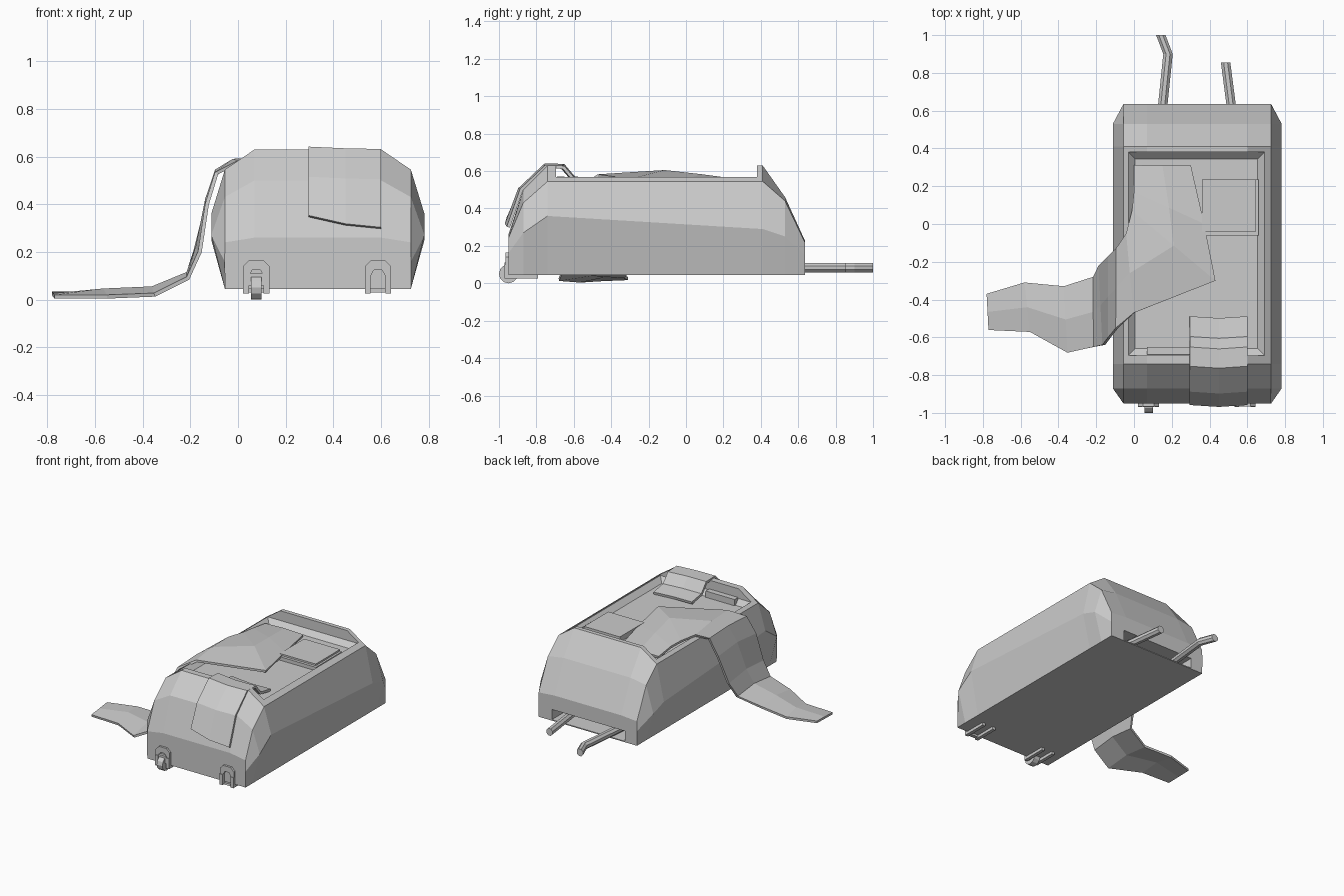
import bpy, bmesh, math
from mathutils import Vector

if "Cube" in bpy.data.objects:
    bpy.data.objects.remove(bpy.data.objects["Cube"], do_unlink=True)

grey = bpy.data.materials.new("plain grey")
grey.use_nodes = True
grey.diffuse_color = (0.6, 0.6, 0.6, 1)
grey.node_tree.nodes["Principled BSDF"].inputs["Base Color"].default_value = grey.diffuse_color

MIDDLE = 0.335  # lengthwise centre line of the case


def make_object(name, bm):
    bmesh.ops.recalc_face_normals(bm, faces=bm.faces)
    mesh = bpy.data.meshes.new(name)
    bm.to_mesh(mesh)
    bm.free()
    mesh.materials.append(grey)
    obj = bpy.data.objects.new(name, mesh)
    bpy.context.collection.objects.link(obj)
    return obj


def loft(name, rings, closed=True):
    """Skin a list of point rows; closed rows also get end caps."""
    bm = bmesh.new()
    rows = [[bm.verts.new(point) for point in ring] for ring in rings]
    count = len(rows[0])
    for first, second in zip(rows, rows[1:]):
        for i in range(count if closed else count - 1):
            j = (i + 1) % count
            bm.faces.new((first[i], first[j], second[j], second[i]))
    if closed:
        bm.faces.new(rows[0])
        bm.faces.new(rows[-1])
    return make_object(name, bm)


def box(name, low, high):
    rings = [[(low[0], low[1], z), (high[0], low[1], z),
              (high[0], high[1], z), (low[0], high[1], z)] for z in (low[2], high[2])]
    return loft(name, rings)


def cut(target, cutter):
    modifier = target.modifiers.new("cut", "BOOLEAN")
    modifier.operation = "DIFFERENCE"
    modifier.solver = "EXACT"
    modifier.object = cutter
    cutter.hide_render = True
    cutter.hide_viewport = True


def thicken(obj, thickness):
    modifier = obj.modifiers.new("thickness", "SOLIDIFY")
    modifier.thickness = thickness
    modifier.offset = 0


def extrude_x(name, outline, x, width):
    return loft(name, [[(x + side * width / 2, y, z) for y, z in outline] for side in (-1, 1)])


# Case body, skinned from front to back through mirrored cross-sections
def section(y, bulge, bulge_z, shoulder_z, top_z):
    half = [(0.39, 0.045), (bulge, bulge_z), (0.39, shoulder_z), (0.265, top_z)]
    ring = [(MIDDLE + x, y, z) for x, z in half]
    return ring + [(MIDDLE - x, y, z) for x, z in reversed(half)]


body = loft("case_body", [
    section(-0.95, 0.391, 0.16, 0.24, 0.26),
    section(-0.87, 0.447, 0.27, 0.43, 0.5),
    section(-0.74, 0.447, 0.36, 0.545, 0.63),
    section(0.41, 0.447, 0.29, 0.545, 0.63),
    section(0.53, 0.447, 0.25, 0.44, 0.46),
    section(0.635, 0.391, 0.15, 0.22, 0.23)])


# Sloped cavity that leaves a thin rim and two raised ends
def rectangle(inset, z):
    left, right, front, back = -0.03 + inset, 0.69 - inset, -0.695 + inset, 0.38 - inset
    return [(left, front, z), (right, front, z), (right, back, z), (left, back, z)]


cut(body, loft("cavity_cutter", [rectangle(0.035, 0.525), rectangle(0, 0.56), rectangle(0, 0.8)]))
cut(body, box("handle_slot_cutter", (0.04, 0.5, 0.052), (0.62, 0.7, 0.125)))


# Broken handle rods
def rod(name, path, radius=0.027, sides=8):
    rings = []
    for x, y in path:
        angles = [math.tau * (i + 0.5) / sides for i in range(sides)]
        rings.append([(x + radius * math.cos(a), y, 0.083 + radius * math.sin(a)) for a in angles])
    return loft(name, rings)


rod("right_handle_rod", [(0.14, 0.51), (0.18, 0.9), (0.142, 1.0)])
rod("left_handle_rod", [(0.53, 0.51), (0.485, 0.855)])

# Wheel brackets with an arched plate and two prongs each
for side, x in (("right", 0.077), ("left", 0.587)):
    arch = [(-0.055, 0.03), (-0.055, 0.14), (-0.03, 0.165), (0.03, 0.165), (0.055, 0.14), (0.055, 0.03)]
    hole = [(u * 0.55, z if z < 0.1 else z - 0.04) for u, z in arch]
    plate = loft(side + "_wheel_plate", [[(x + u, y, z) for u, z in line] for line, y in
                 ((arch, -0.94), (arch, -0.965), (hole, -0.965), (hole, -0.94))])
    for end, offset in (("inner", -0.043), ("outer", 0.043)):
        prong = [(-0.79, 0.025), (-0.79, 0.06), (-0.94, 0.1), (-0.97, 0.1), (-0.97, 0.025)]
        extrude_x(side + "_" + end + "_wheel_prong", prong, x + offset, 0.024)

# The only remaining wheel and its fork
disc = [(-0.95 + 0.05 * math.cos(math.tau * i / 12), 0.05 + 0.05 * math.sin(math.tau * i / 12))
        for i in range(12)]
extrude_x("wheel", disc, 0.077, 0.045)
extrude_x("wheel_fork", [(-0.97, 0.06), (-0.97, 0.11), (-0.9, 0.11), (-0.9, 0.06)], 0.077, 0.06)

# Long garment spilling over the right side onto the ground:
# each row is front edge, back edge and the lift of the fold between them
garment_rows = [
    ((-0.77, -0.56, 0.012), (-0.78, -0.37, 0.025), 0),
    ((-0.55, -0.57, 0.012), (-0.58, -0.31, 0.025), 0.02),
    ((-0.35, -0.68, 0.02), (-0.37, -0.33, 0.035), 0.02),
    ((-0.21, -0.65, 0.09), (-0.21, -0.28, 0.09), 0.02),
    ((-0.16, -0.64, 0.2), (-0.18, -0.22, 0.2), 0.02),
    ((-0.13, -0.6, 0.4), (-0.13, -0.17, 0.4), 0.02),
    ((-0.09, -0.55, 0.53), (-0.09, -0.13, 0.53), 0.01),
    ((0, -0.47, 0.575), (-0.04, -0.05, 0.57), 0.01),
    ((0.43, -0.3, 0.55), (-0.01, 0.07, 0.565), 0.04),
    ((0.37, 0, 0.55), (0, 0.17, 0.56), 0.02),
    ((0.3, 0.31, 0.54), (0, 0.31, 0.54), 0.005)]
rings = []
for front, back, lift in garment_rows:
    front, back = Vector(front), Vector(back)
    rings.append([front, front.lerp(back, 0.5) + Vector((0, 0, lift)), back])
thicken(loft("spilled_garment", rings, closed=False), 0.016)

# Cloth hanging over the front end
drape = [(-0.49, 0.545), (-0.6, 0.565), (-0.655, 0.63), (-0.75, 0.633), (-0.88, 0.51), (-0.95, 0.35)]
rings = []
for step, (y, z) in enumerate(drape):
    sag = 0.05 if step == len(drape) - 1 else 0.01
    rings.append([(0.295, y, z), (0.45, y - 0.01, z - sag * 0.7), (0.6, y, z - sag)])
thicken(loft("hanging_cloth", rings, closed=False), 0.018)

# Folded items lying inside
box("folded_shirt", (0.36, -0.06, 0.52), (0.66, 0.235, 0.55))
box("shirt_upper_fold", (0.36, -0.04, 0.55), (0.645, 0.235, 0.562))
box("rolled_sock", (0.07, -0.69, 0.52), (0.3, -0.65, 0.57))
